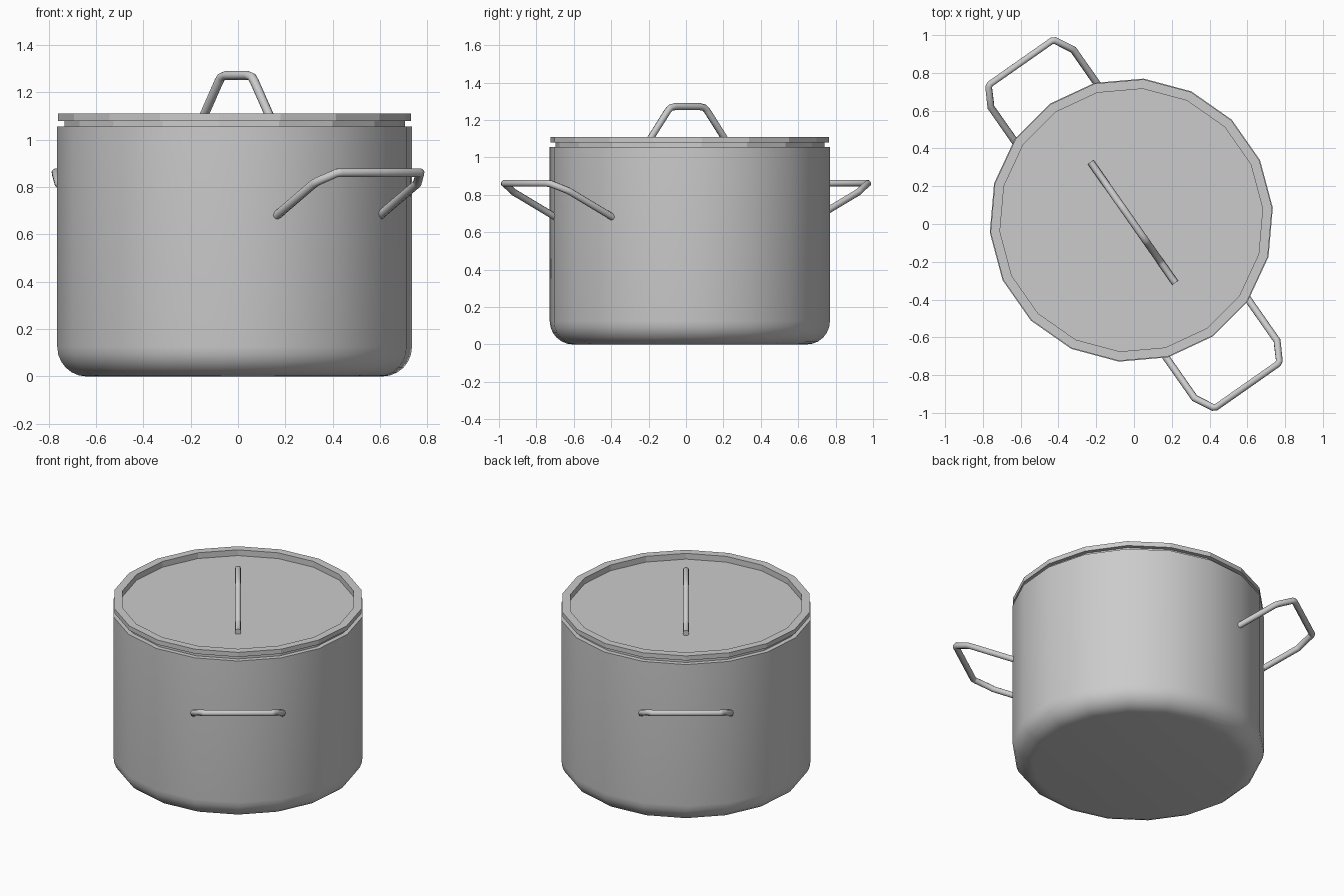
import bpy, bmesh, math
from mathutils import Matrix, Vector

if "Cube" in bpy.data.objects:
    bpy.data.objects.remove(bpy.data.objects["Cube"])

SIDES = 18
TURN = math.radians(-55)          # handle axis direction
SPIN = Matrix.Rotation(TURN, 4, 'Z')
POT_SHIFT = -0.025                # pot sits slightly off the handle centre


def lathe(name, profile, smooth):
    """Revolve an (r, z) profile; r = 0 makes a single pole vertex."""
    bm = bmesh.new()
    rings = []
    for r, z in profile:
        if r == 0:
            rings.append([bm.verts.new((POT_SHIFT, 0, z))])
        else:
            rings.append([bm.verts.new((POT_SHIFT + r * math.cos(i * math.tau / SIDES),
                                        r * math.sin(i * math.tau / SIDES), z))
                          for i in range(SIDES)])
    for a, b in zip(rings, rings[1:]):
        for i in range(SIDES):
            j = (i + 1) % SIDES
            quad = [a[i % len(a)], a[j % len(a)], b[j % len(b)], b[i % len(b)]]
            bm.faces.new(list(dict.fromkeys(quad)))
    bmesh.ops.recalc_face_normals(bm, faces=bm.faces)
    bm.transform(SPIN)
    mesh = bpy.data.meshes.new(name)
    bm.to_mesh(mesh)
    bm.free()
    obj = bpy.data.objects.new(name, mesh)
    bpy.context.collection.objects.link(obj)
    if smooth:
        bpy.ops.object.select_all(action='DESELECT')
        bpy.context.view_layer.objects.active = obj
        obj.select_set(True)
        bpy.ops.object.shade_smooth_by_angle(angle=math.radians(35))
    return obj


def tube(name, points, radius):
    """Eight-sided bar along a path given in handle-axis coordinates."""
    cu = bpy.data.curves.new(name, 'CURVE')
    cu.dimensions = '3D'
    cu.bevel_depth = radius
    cu.bevel_resolution = 2
    cu.use_fill_caps = True
    sp = cu.splines.new('POLY')
    sp.points.add(len(points) - 1)
    for p, co in zip(sp.points, points):
        p.co = (*(SPIN @ Vector(co)), 1)
    sp.use_smooth = True
    obj = bpy.data.objects.new(name, cu)
    bpy.context.collection.objects.link(obj)
    return obj


# Pot body: rounded base, straight wall, hollow inside
R, C = 0.752, 0.125
base = [(R - C + C * math.sin(t), C - C * math.cos(t))
        for t in (i * math.pi / 12 for i in range(7))]
lathe("pot_body", [(0, 0)] + base + [(R, 1.055), (0.70, 1.055), (0.70, 0.1), (0, 0.05)], True)

# Lid: stepped rim around a recessed plate
lathe("lid", [(0, 1.05), (0.722, 1.05), (0.722, 1.08), (0.748, 1.08), (0.748, 1.11),
              (0.698, 1.11), (0.698, 1.072), (0, 1.072)], False)

# Lid handle: arch with flat feet
half = [(0.39, 1.086), (0.265, 1.086), (0.247, 1.095), (0.13, 1.247), (0.112, 1.265), (0.08, 1.272)]
arch = [(-s, z) for s, z in half] + [(s, z) for s, z in reversed(half)]
tube("lid_handle", [(s - 0.01, 0, z) for s, z in arch], 0.019)

# Side handles: bent bars on opposite sides of the wall
half = [(0.665, 0.266, 0.68), (0.94, 0.266, 0.815), (0.955, 0.258, 0.824),
        (1.036, 0.214, 0.86), (1.044, 0.2, 0.861)]
bar = half + [(u, -v, z) for u, v, z in reversed(half)]
for name, s in (("front_handle", 1), ("back_handle", -1)):
    tube(name, [(s * u, s * v, z) for u, v, z in bar], 0.019)
